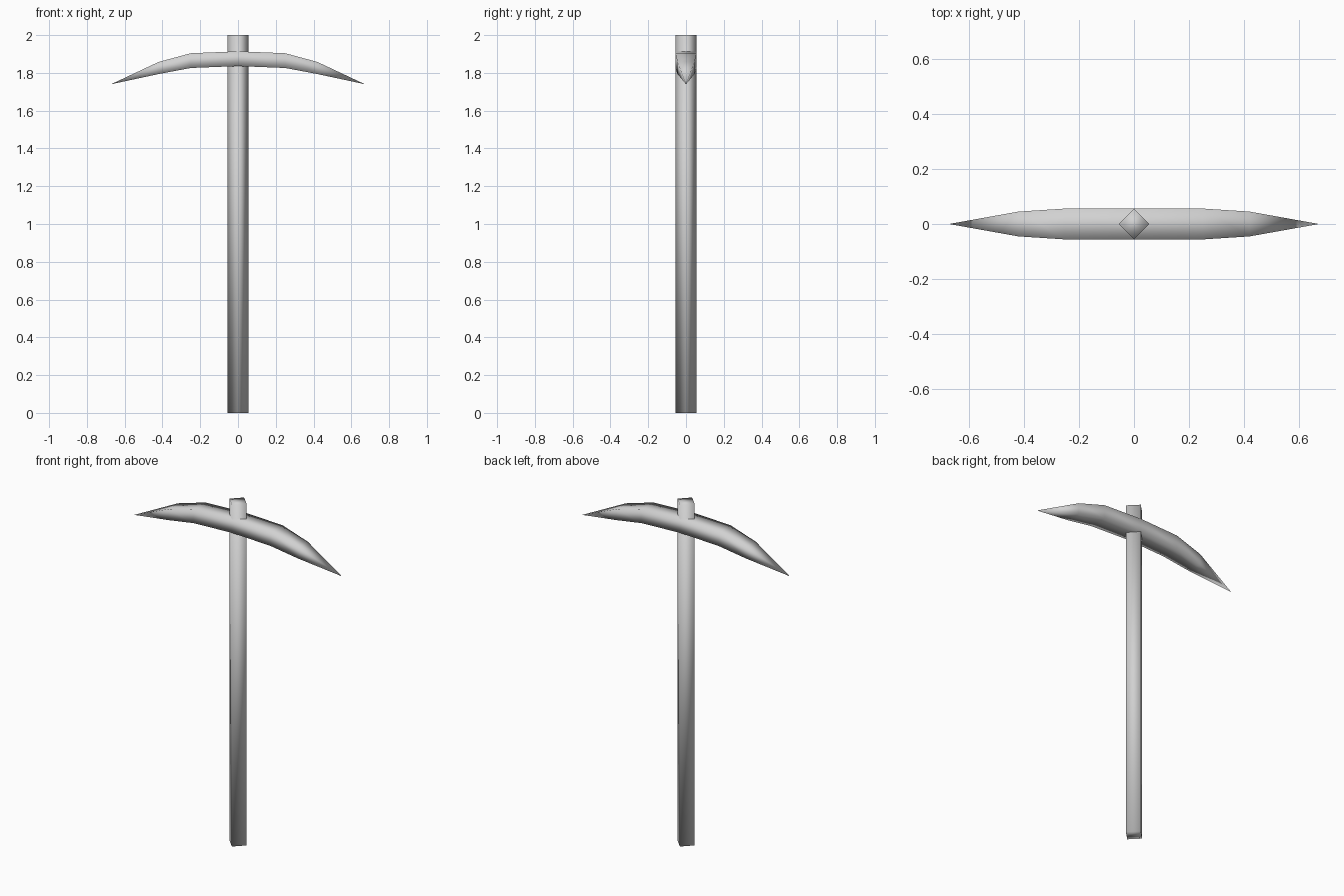
import bpy
import bmesh

cube = bpy.data.objects.get("Cube")
if cube:
    bpy.data.objects.remove(cube, do_unlink=True)

grey = bpy.data.materials.new("plain grey")
grey.use_nodes = True
colour = (0.64, 0.64, 0.64, 1)
grey.diffuse_color = colour
grey.node_tree.nodes["Principled BSDF"].inputs["Base Color"].default_value = colour


def finish(name, bm):
    bmesh.ops.recalc_face_normals(bm, faces=bm.faces)
    for face in bm.faces:
        face.smooth = True
    mesh = bpy.data.meshes.new(name)
    bm.to_mesh(mesh)
    bm.free()
    mesh.materials.append(grey)
    obj = bpy.data.objects.new(name, mesh)
    bpy.context.collection.objects.link(obj)
    return obj


def loft(bm, loops):
    """Skin quads between consecutive four-point loops."""
    rings = [[bm.verts.new(p) for p in loop] for loop in loops]
    for a, b in zip(rings, rings[1:]):
        for i in range(4):
            j = (i + 1) % 4
            bm.faces.new((a[i], a[j], b[j], b[i]))
    return rings


# Handle: a square shaft turned corner-forward
r = 0.056
bm = bmesh.new()
rings = loft(bm, [[(r, 0, z), (0, r, z), (-r, 0, z), (0, -r, z)] for z in (0, 2)])
for ring in rings:
    bm.faces.new(ring)
finish("handle", bm)

# Head: curved bar with box sections (x, half width, bottom, top), tapering to points
half = [(0, 0.056, 1.836, 1.914), (0.25, 0.056, 1.826, 1.904), (0.42, 0.045, 1.794, 1.858)]
sections = [(-x, w, b, t) for x, w, b, t in reversed(half[1:])] + half
bm = bmesh.new()
rings = loft(bm, [[(x, -w, b), (x, w, b), (x, w, t), (x, -w, t)] for x, w, b, t in sections])
for ring, x in ((rings[0], -0.672), (rings[-1], 0.672)):
    tip = bm.verts.new((x, 0, 1.74))
    for i in range(4):
        bm.faces.new((ring[i], ring[(i + 1) % 4], tip))
finish("pick_head", bm)
